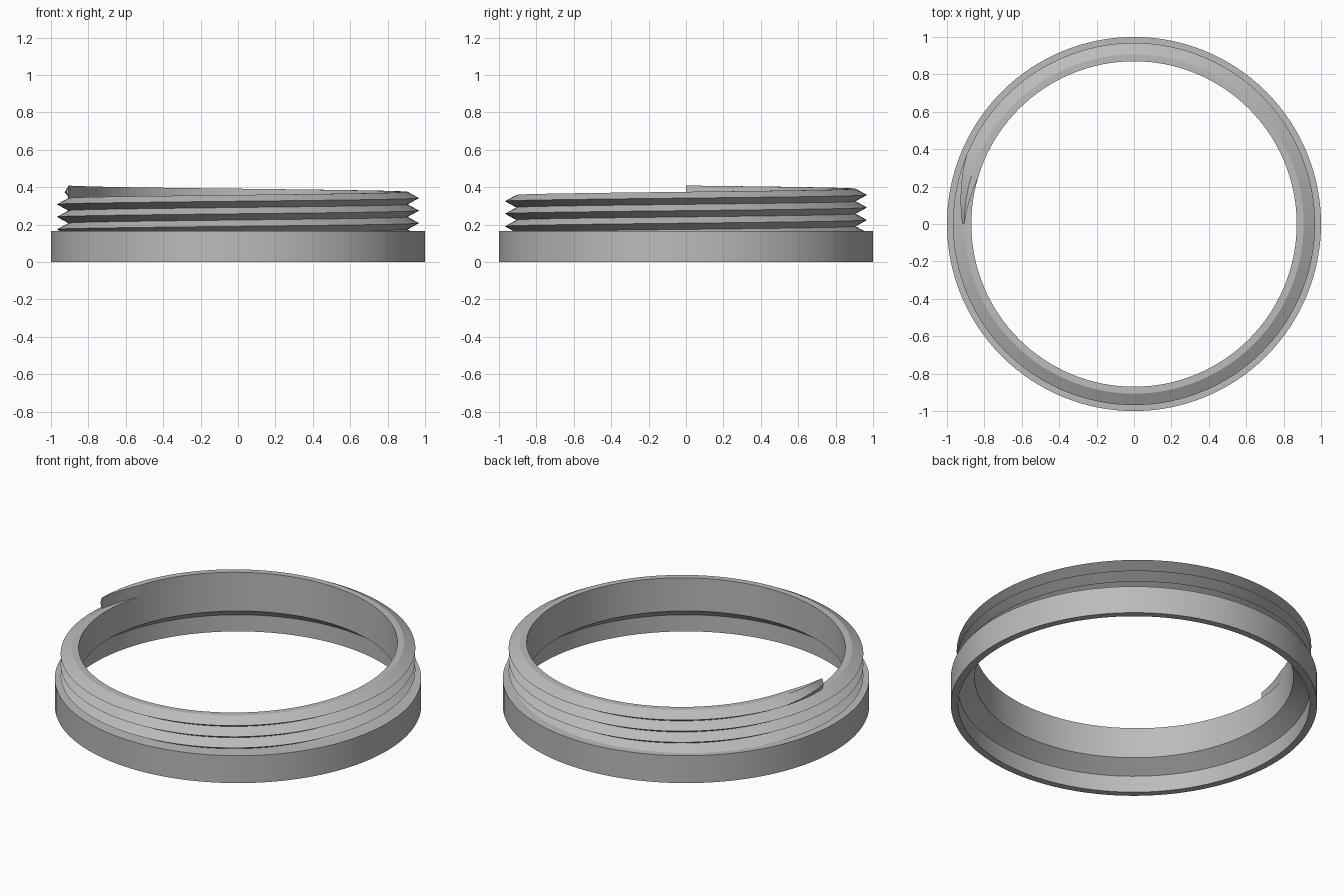
import bpy
import bmesh
from math import pi, cos, sin, radians

cube = bpy.data.objects.get("Cube")
if cube:
    bpy.data.objects.remove(cube, do_unlink=True)

SEGMENTS = 128
TURNS = 4
PITCH = 0.067
BORE, ROOT, CREST = 0.87, 0.907, 0.968
BASE_TOP = 0.165
FIRST_CREST = 0.107

grey = bpy.data.materials.new("Grey")
grey.use_nodes = True
grey.diffuse_color = (0.5, 0.5, 0.5, 1)
grey.node_tree.nodes["Principled BSDF"].inputs["Base Color"].default_value = grey.diffuse_color


def finish(bm, name):
    bmesh.ops.dissolve_degenerate(bm, dist=1e-5, edges=bm.edges)
    mesh = bpy.data.meshes.new(name)
    bm.to_mesh(mesh)
    bm.free()
    obj = bpy.data.objects.new(name, mesh)
    bpy.context.collection.objects.link(obj)
    mesh.materials.append(grey)
    bpy.ops.object.select_all(action="DESELECT")
    obj.select_set(True)
    bpy.context.view_layer.objects.active = obj
    bpy.ops.object.shade_smooth_by_angle(angle=radians(25))
    return obj


def add_section(bm, profile, angle):
    return [bm.verts.new((r * cos(angle), r * sin(angle), z)) for r, z in profile]


def join(bm, a, b, i):
    bm.faces.new((a[i], b[i], b[i + 1], a[i + 1]))


# Base collar: counterbored underneath with a cone up to the bore
collar = [(BORE, BASE_TOP), (0.96, 0.10), (0.96, 0), (1, 0), (1, BASE_TOP), (ROOT, BASE_TOP)]
bm = bmesh.new()
rings = [add_section(bm, collar, 2 * pi * k / SEGMENTS) for k in range(SEGMENTS)]
for k in range(SEGMENTS):
    for i in range(len(collar) - 1):
        join(bm, rings[k], rings[(k + 1) % SEGMENTS], i)
finish(bm, "base_collar")


# Threaded sleeve: a helical wall whose last stretch tapers to a thin tip
def thread_profile(step):
    crest_z = FIRST_CREST + PITCH * step / SEGMENTS
    left = (TURNS * SEGMENTS - step) / SEGMENTS * 360
    bore = ROOT - (ROOT - BORE) * min(1, left / 16)
    crest = CREST - 0.05 * max(0, 1 - left / 22)
    low, high = crest_z - PITCH / 2, crest_z + PITCH / 2
    hidden = BASE_TOP - 0.025
    return [(ROOT, max(low, hidden)), (crest, crest_z), (ROOT, max(high, hidden)),
            (bore, max(high, BASE_TOP)), (bore, max(low, BASE_TOP))]


bm = bmesh.new()
last = TURNS * SEGMENTS
sections = [add_section(bm, thread_profile(s), pi + 2 * pi * s / SEGMENTS)
            for s in range(last + 1)]
taper = SEGMENTS // 14
for s in range(last):
    for i in range(4):
        # The flat rim is only exposed on the top turn and beneath the taper
        if i == 2 and s < last - SEGMENTS - taper:
            continue
        join(bm, sections[s], sections[s + 1], i)
bm.faces.new(sections[-1][:3])
finish(bm, "threaded_sleeve")
